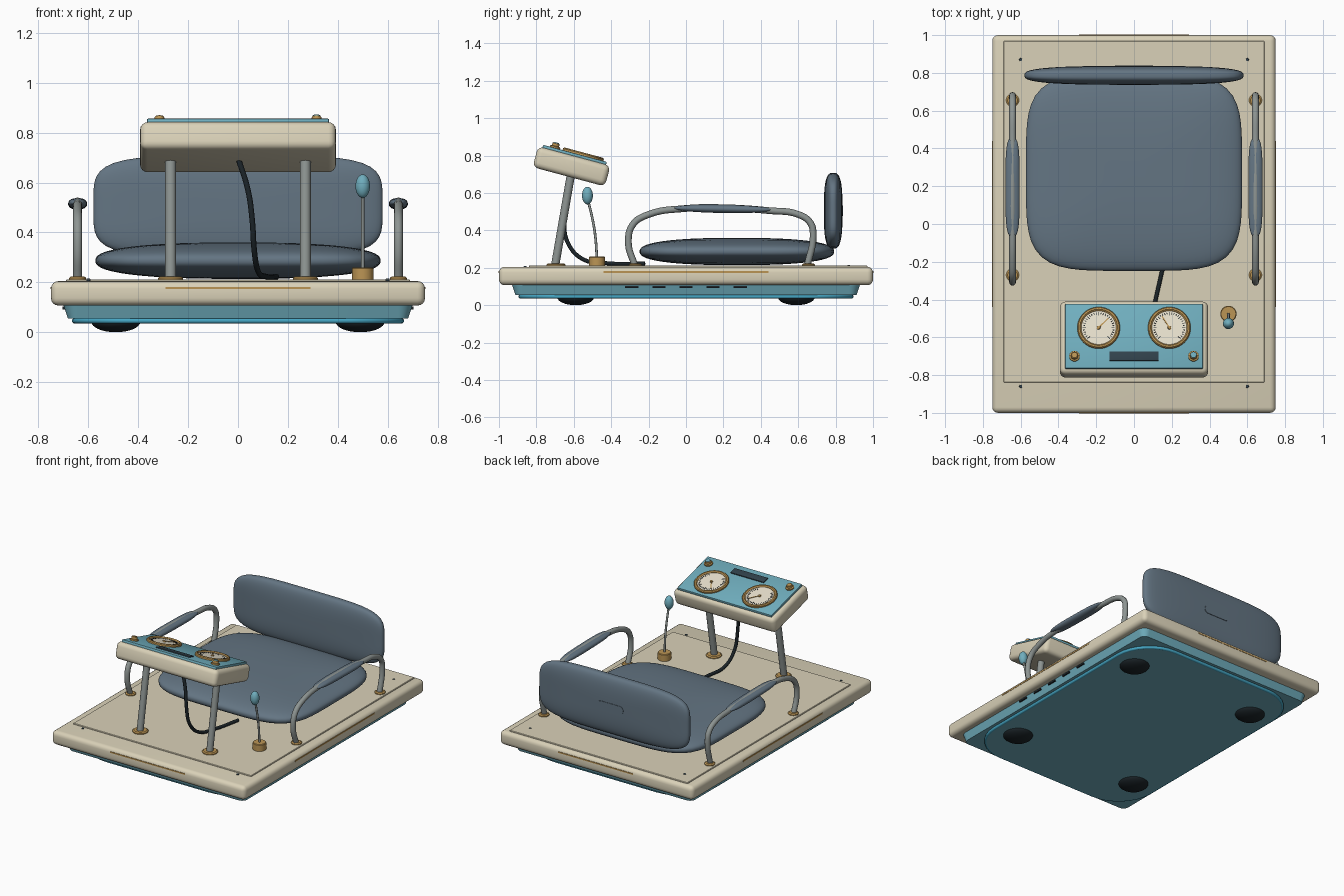
import bpy, bmesh, math
from mathutils import Matrix, Vector

if "Cube" in bpy.data.objects:
    bpy.data.objects.remove(bpy.data.objects["Cube"])

COLOURS = {
    "cream": (0.70, 0.64, 0.48), "teal": (0.16, 0.42, 0.51), "upholstery": (0.127, 0.178, 0.227),
    "brass": (0.50, 0.30, 0.09), "steel": (0.27, 0.30, 0.29), "black": (0.011, 0.017, 0.021),
    "dark_glass": (0.03, 0.053, 0.07), "dial_white": (0.83, 0.77, 0.63), "bright_teal": (0.06, 0.38, 0.55),
}
MATS = {}
for n, c in COLOURS.items():
    MATS[n] = bpy.data.materials.new(n)
    MATS[n].diffuse_color = (*c, 1)


def move(x, y, z):
    return Matrix.Translation((x, y, z))


def finish(name, mat, bm, M=Matrix()):
    bmesh.ops.recalc_face_normals(bm, faces=bm.faces)
    me = bpy.data.meshes.new(name)
    bm.to_mesh(me)
    bm.free()
    me.materials.append(MATS[mat])
    ob = bpy.data.objects.new(name, me)
    ob.matrix_world = M
    bpy.context.collection.objects.link(ob)
    return ob


def box(name, mat, size, M, bevel=0, seg=3):
    bm = bmesh.new()
    bmesh.ops.create_cube(bm, size=1, matrix=Matrix.Diagonal((*size, 1)))
    if bevel:
        bmesh.ops.bevel(bm, geom=bm.edges[:], offset=bevel, segments=seg, profile=0.5, affect='EDGES')
    return finish(name, mat, bm, M)


def round_rect(hx, hy, r, n=8):
    pts = []
    for k, (sx, sy) in enumerate(((1, 1), (-1, 1), (-1, -1), (1, -1))):
        for i in range(n + 1):
            a = math.pi / 2 * (k + i / n)
            pts.append((sx * (hx - r) + r * math.cos(a), sy * (hy - r) + r * math.sin(a)))
    return pts


def slab(name, mat, hx, hy, r, z0, z1, M=Matrix(), flare=0):
    """Rounded rectangle prism; flare widens the top."""
    bm = bmesh.new()
    lo = [bm.verts.new((x, y, z0)) for x, y in round_rect(hx, hy, r)]
    hi = [bm.verts.new((x, y, z1)) for x, y in round_rect(hx + flare, hy + flare, r + flare)]
    bm.faces.new(lo)
    bm.faces.new(hi)
    for i in range(len(lo)):
        j = (i + 1) % len(lo)
        bm.faces.new((lo[i], lo[j], hi[j], hi[i]))
    return finish(name, mat, bm, M)


def lathe(name, mat, profile, M, steps=40):
    """Spin (radius, height) points about local z."""
    bm = bmesh.new()
    vs = [bm.verts.new((r, 0, z)) for r, z in profile]
    es = [bm.edges.new(p) for p in zip(vs, vs[1:])]
    bmesh.ops.spin(bm, geom=vs + es, cent=(0, 0, 0), axis=(0, 0, 1), angle=math.tau, steps=steps)
    bmesh.ops.remove_doubles(bm, verts=bm.verts, dist=1e-5)
    return finish(name, mat, bm, M)


def pillow(name, mat, half, M, n_plan, n_side):
    """Superellipsoid cushion."""
    bm = bmesh.new()
    bmesh.ops.create_uvsphere(bm, u_segments=80, v_segments=32, radius=1)

    def radius(c, s, n):
        return (abs(c) ** n + abs(s) ** n) ** (-1 / n)
    for v in bm.verts:
        a, cl, sl = math.atan2(v.co.y, v.co.x), math.hypot(v.co.x, v.co.y), v.co.z
        p, q = radius(math.cos(a), math.sin(a), n_plan), radius(cl, sl, n_side)
        v.co = (half[0] * p * q * cl * math.cos(a), half[1] * p * q * cl * math.sin(a), half[2] * q * sl)
    return finish(name, mat, bm, M)


def tube(name, mat, pts, r, cyclic=False, smooth=True):
    cu = bpy.data.curves.new(name, 'CURVE')
    cu.dimensions = '3D'
    cu.bevel_depth, cu.bevel_resolution, cu.resolution_u, cu.use_fill_caps = r, 4, 6, True
    if smooth:
        sp = cu.splines.new('BEZIER')
        sp.bezier_points.add(len(pts) - 1)
        for b, p in zip(sp.bezier_points, pts):
            b.co, b.handle_left_type, b.handle_right_type = p, 'AUTO', 'AUTO'
    else:
        sp = cu.splines.new('POLY')
        sp.points.add(len(pts) - 1)
        for b, p in zip(sp.points, pts):
            b.co = (*p, 1)
    sp.use_cyclic_u = cyclic
    tmp = bpy.data.objects.new(name + "_path", cu)
    bpy.context.collection.objects.link(tmp)
    me = bpy.data.meshes.new_from_object(tmp.evaluated_get(bpy.context.evaluated_depsgraph_get()))
    bpy.data.objects.remove(tmp)
    me.materials.clear()
    me.materials.append(MATS[mat])
    ob = bpy.data.objects.new(name, me)
    bpy.context.collection.objects.link(ob)
    return ob


def flange(name, x, y, r):
    lathe(name, "brass", [(0, 0), (r, 0), (r, 0.008), (r - 0.008, 0.014), (0, 0.014)], move(x, y, 0.21))


# Platform, skirt and underside
box("platform", "cream", (1.5, 2, 0.098), move(0, 0, 0.156), 0.03, 4)
box("deck_panel", "cream", (1.38, 1.81, 0.012), move(0, 0.065, 0.206), 0.003, 1)
slab("skirt", "teal", 0.682, 0.912, 0.04, 0.055, 0.109, flare=0.018)
slab("belly_pan", "teal", 0.655, 0.885, 0.26, 0.036, 0.06)
tube("belly_light_strip", "bright_teal", [(x, y, 0.046) for x, y in round_rect(0.655, 0.885, 0.26)],
     0.011, cyclic=True, smooth=False)

# Brass trim, vents, screws and feet
for s in (-1, 1):
    box("end_trim", "brass", (0.58, 0.008, 0.009), move(0, s * 0.998, 0.177))
    box("side_trim", "brass", (0.008, 0.88, 0.009), move(s * 0.748, 0, 0.177))
    for i in range(5):
        box("vent_slot", "black", (0.012, 0.07, 0.012), move(s * 0.697, -0.29 + i * 0.145, 0.097))
    for y in (-0.86, 0.87):
        lathe("deck_screw", "dark_glass", [(0, 0), (0.009, 0), (0.007, 0.006), (0, 0.006)],
              move(s * 0.6, y, 0.209 if y > 0 else 0.203), 16)
    for y in (-0.59, 0.59):
        arc = [(0.098 * math.sin(a), 0.042 - 0.042 * math.cos(a)) for a in [i * math.pi / 16 for i in range(9)]]
        lathe("foot", "black", arc + [(0, 0.042)], move(s * 0.49, y, 0))

# Seat and backrest
pillow("seat_cushion", "upholstery", (0.572, 0.52, 0.073), move(0, 0.272, 0.287), 4.5, 2.5)
UPRIGHT = Matrix.Rotation(math.pi / 2, 4, 'X')
pillow("backrest", "upholstery", (0.58, 0.203, 0.05), move(0, 0.787, 0.505) @ UPRIGHT, 4.5, 3)
slab("backrest_grip", "upholstery", 0.10, 0.028, 0.027, -0.004, 0.004, move(0, 0.836, 0.505) @ UPRIGHT)

# Armrests
RAIL = [(-0.275, 0.215), (-0.308, 0.33), (-0.285, 0.43), (-0.20, 0.485), (0, 0.517), (0.15, 0.522),
        (0.45, 0.505), (0.60, 0.485), (0.665, 0.44), (0.68, 0.37), (0.65, 0.215)]
for s in (-1, 1):
    tube("armrest_rail", "steel", [(s * 0.643, y, z) for y, z in RAIL], 0.018)
    pillow("armrest_pad", "upholstery", (0.038, 0.26, 0.022),
           move(s * 0.643, 0.195, 0.515) @ Matrix.Rotation(math.radians(-1), 4, 'X'), 3.5, 2.2)
    for y in (-0.27, 0.655):
        flange("armrest_flange", s * 0.643, y, 0.034)

# Console legs and cable
for s in (-1, 1):
    tube("console_leg", "steel", [(s * 0.27, -0.70, 0.21), (s * 0.27, -0.615, 0.70)], 0.022, smooth=False)
    flange("console_flange", s * 0.27, -0.695, 0.05)
tube("console_cable", "black", [(0, -0.62, 0.70), (0.04, -0.64, 0.57), (0.057, -0.652, 0.45), (0.065, -0.63, 0.33),
     (0.08, -0.55, 0.245), (0.11, -0.42, 0.224), (0.155, -0.22, 0.222)], 0.011)

# Tilted console with its face plate and display
C = move(0, -0.612, 0.742) @ Matrix.Rotation(math.radians(-15), 4, 'X')
box("console_body", "cream", (0.785, 0.40, 0.115), C, 0.03, 4)
box("console_plate", "teal", (0.73, 0.352, 0.02), C @ move(0, 0, 0.062), 0.004, 2)
box("display_window", "dark_glass", (0.26, 0.05, 0.01), C @ move(0, -0.111, 0.074), 0.003, 2)

# Gauges with ticks, needle and hub
for s, needle in ((-1, -45), (1, 32)):
    G = C @ move(s * 0.187, 0.044, 0.072)
    lathe("gauge_bezel", "brass", [(0.092, 0), (0.113, 0), (0.113, 0.009), (0.108, 0.015), (0.099, 0.016),
                                   (0.092, 0.009), (0.092, 0)], G, 56)
    lathe("gauge_dial", "dial_white", [(0, 0), (0.094, 0), (0.094, 0.007), (0, 0.007)], G, 56)
    for i in range(31):
        long = 0.018 if i % 5 == 0 else 0.011
        T = G @ Matrix.Rotation(math.radians(-135 + 9 * i), 4, 'Z') @ move(0, 0.085 - long / 2, 0.0075)
        box("gauge_tick", "black", (0.0035, long, 0.002), T)
    N = G @ Matrix.Rotation(math.radians(needle), 4, 'Z')
    box("gauge_needle", "brass", (0.006, 0.085, 0.003), N @ move(0, 0.03, 0.0105))
    lathe("gauge_hub", "brass", [(0, 0.007), (0.010, 0.007), (0.008, 0.014), (0, 0.014)], G, 20)

    # Console knobs, one with a teal cap
    K = C @ move(s * 0.315, -0.111, 0.072)
    lathe("knob", "brass", [(0, 0), (0.028, 0), (0.028, 0.008), (0.02, 0.011), (0.019, 0.024), (0.015, 0.027),
                            (0, 0.027)], K, 28)
    if s > 0:
        lathe("knob_cap", "teal", [(0, 0.026), (0.017, 0.026), (0.015, 0.030), (0, 0.031)], K, 28)

# Control lever
lathe("lever_base", "brass", [(0, 0), (0.043, 0), (0.043, 0.046), (0.039, 0.05), (0, 0.05)], move(0.5, -0.476, 0.21))
tube("lever_rod", "steel", [(0.5, -0.476, 0.25), (0.5, -0.485, 0.37), (0.5, -0.502, 0.47), (0.5, -0.524, 0.56)], 0.007)
pillow("lever_knob", "teal", (0.029, 0.029, 0.047), move(0.5, -0.527, 0.586), 2, 2)

# Smooth shading with sharp edges kept
for ob in bpy.context.scene.objects:
    ob.select_set(True)
    bpy.context.view_layer.objects.active = ob
bpy.ops.object.shade_smooth_by_angle(angle=math.radians(35))

for m in bpy.data.materials:
    if m.users and not m.is_grease_pencil:
        m.use_nodes = True
        m.node_tree.nodes["Principled BSDF"].inputs["Base Color"].default_value = m.diffuse_color
